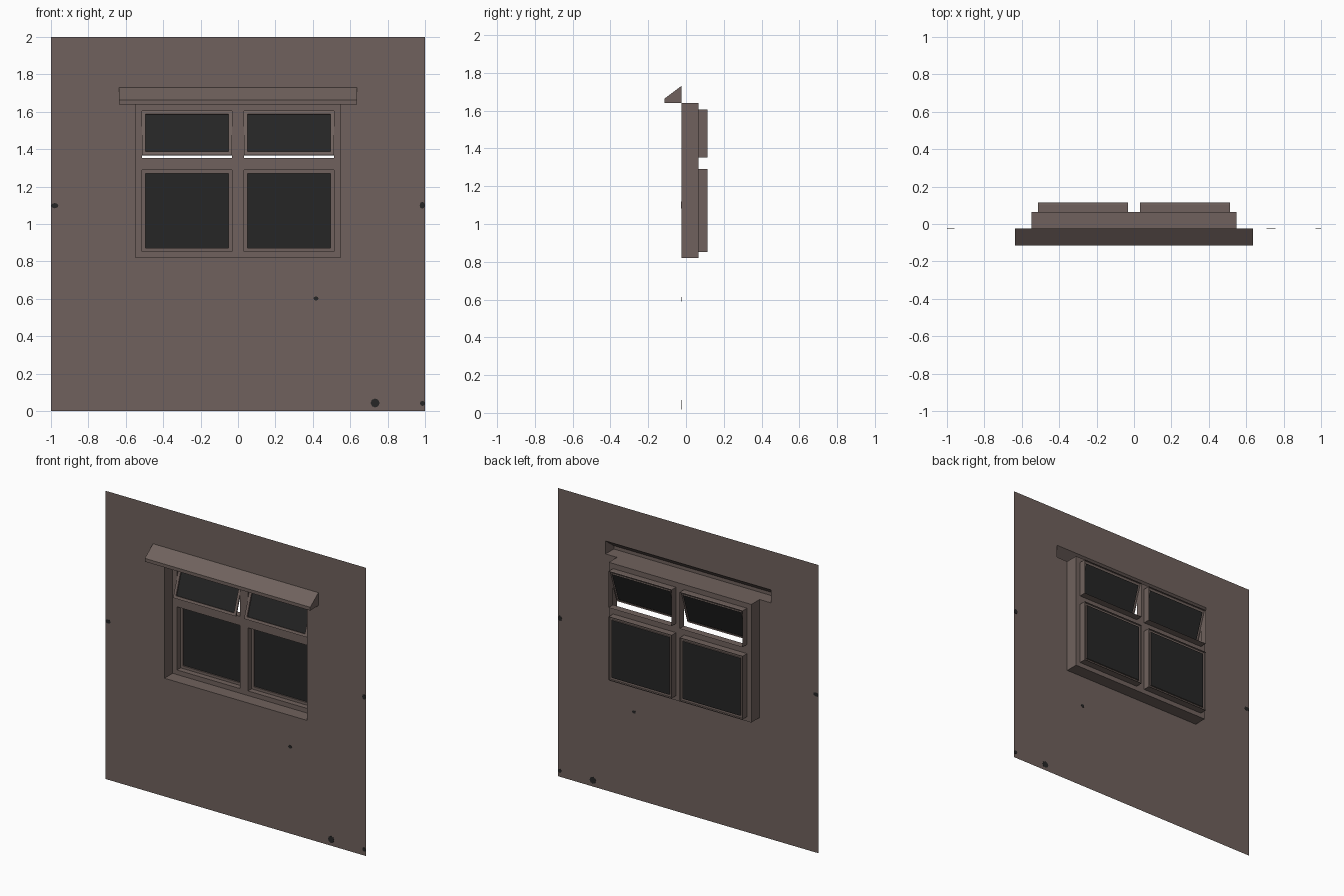
import bpy, bmesh, math
from mathutils import Matrix, Vector

if "Cube" in bpy.data.objects:
    bpy.data.objects.remove(bpy.data.objects["Cube"])


def material(name, rgb):
    m = bpy.data.materials.new(name)
    m.diffuse_color = (*rgb, 1)
    m.use_nodes = True
    m.node_tree.nodes["Principled BSDF"].inputs["Base Color"].default_value = m.diffuse_color
    return m


BROWN = material("brown_plaster", (0.160, 0.121, 0.109))
GLASS = material("dark_glass", (0.019, 0.019, 0.019))

WALL_Y, PANEL_Y, BACK_Y = -0.025, 0.065, 0.115


def finish(name, bm, mats):
    bmesh.ops.remove_doubles(bm, verts=bm.verts, dist=1e-5)
    me = bpy.data.meshes.new(name)
    bm.to_mesh(me)
    bm.free()
    for m in mats:
        me.materials.append(m)
    ob = bpy.data.objects.new(name, me)
    bpy.context.collection.objects.link(ob)
    return ob


def face(bm, pts, mat=0):
    bm.faces.new([bm.verts.new(p) for p in pts]).material_index = mat


def corners(rect, y):
    x0, z0, x1, z1 = rect
    return [(x0, y, z0), (x1, y, z0), (x1, y, z1), (x0, y, z1)]


def panel(bm, y, xs, zs, is_hole):
    """Flat sheet facing the front, with grid cells left out as holes."""
    for x0, x1 in zip(xs, xs[1:]):
        for z0, z1 in zip(zs, zs[1:]):
            if not is_hole((x0 + x1) / 2, (z0 + z1) / 2):
                face(bm, corners((x0, z0, x1, z1), y))


def tube(bm, rect, y0, y1):
    """Four reveal walls running from y0 back to y1."""
    a, b = corners(rect, y0), corners(rect, y1)
    for i in range(4):
        j = (i + 1) % 4
        face(bm, (a[i], a[j], b[j], b[i]))


def inset(rect, d):
    return (rect[0] + d, rect[1] + d, rect[2] - d, rect[3] - d)


# Wall sheet, open behind the window recess and the canopy
bm = bmesh.new()
panel(bm, WALL_Y, [-1, -0.635, -0.547, 0.547, 0.635, 1], [0, 0.82, 1.64, 1.73, 2],
      lambda x, z: (abs(x) < 0.547 and 0.82 < z < 1.64) or (abs(x) < 0.635 and 1.64 < z < 1.73))
finish("wall", bm, [BROWN])

# Window frame: deep recess, front panel and four sash openings
openings = {}
for side, (x0, x1) in {"left": (-0.514, -0.031), "right": (0.031, 0.514)}.items():
    openings["lower_" + side] = (x0, 0.852, x1, 1.29)
    openings["upper_" + side] = (x0, 1.353, x1, 1.605)
bm = bmesh.new()
tube(bm, (-0.547, 0.82, 0.547, 1.64), WALL_Y, PANEL_Y)
panel(bm, PANEL_Y, [-0.547, -0.514, -0.031, 0.031, 0.514, 0.547],
      [0.82, 0.852, 1.29, 1.353, 1.605, 1.64],
      lambda x, z: 0.031 < abs(x) < 0.514 and (0.852 < z < 1.29 or 1.353 < z < 1.605))
for rect in openings.values():
    tube(bm, rect, PANEL_Y, BACK_Y)
finish("window_frame", bm, [BROWN])

# Sashes with glass; the upper pair swing outwards at the bottom
for name, rect in openings.items():
    bm = bmesh.new()
    r = inset(rect, 0.001)
    g = inset(rect, 0.019)
    panel(bm, 0.102, [r[0], g[0], g[2], r[2]], [r[1], g[1], g[3], r[3]],
          lambda x, z: g[0] < x < g[2] and g[1] < z < g[3])
    tube(bm, g, 0.102, 0.111)
    tube(bm, r, 0.102, 0.111)
    face(bm, corners(g, 0.111), 1)
    if name.startswith("upper"):
        bmesh.ops.rotate(bm, verts=bm.verts, cent=Vector((0, 0.108, rect[3])),
                         matrix=Matrix.Rotation(math.radians(-19), 3, "X"))
    finish(name + "_sash", bm, [BROWN, GLASS])

# Canopy over the window, open at the back
profile = [(WALL_Y, 1.64), (-0.115, 1.64), (-0.115, 1.663), (WALL_Y, 1.73)]
bm = bmesh.new()
left = [(-0.635, y, z) for y, z in profile]
right = [(0.635, y, z) for y, z in profile]
for i in range(3):
    face(bm, (left[i], left[i + 1], right[i + 1], right[i]))
face(bm, left[::-1])
face(bm, right)
bmesh.ops.recalc_face_normals(bm, faces=bm.faces)
finish("canopy", bm, [BROWN])

# Small dark chips in the wall, seen from both sides
for i, (x, z, rx, rz) in enumerate([(-0.98, 1.098, 0.02, 0.014), (0.985, 1.1, 0.014, 0.018),
                                    (0.417, 0.602, 0.014, 0.011), (0.733, 0.043, 0.024, 0.024),
                                    (0.986, 0.041, 0.013, 0.014)]):
    bm = bmesh.new()
    bmesh.ops.create_cone(bm, cap_ends=True, segments=8, radius1=1, radius2=1, depth=0.003,
                          matrix=Matrix.Translation((x, WALL_Y, z))
                          @ Matrix.Diagonal((rx, 1, rz, 1)) @ Matrix.Rotation(math.pi / 2, 4, "X"))
    finish("wall_chip_%d" % (i + 1), bm, [GLASS])
